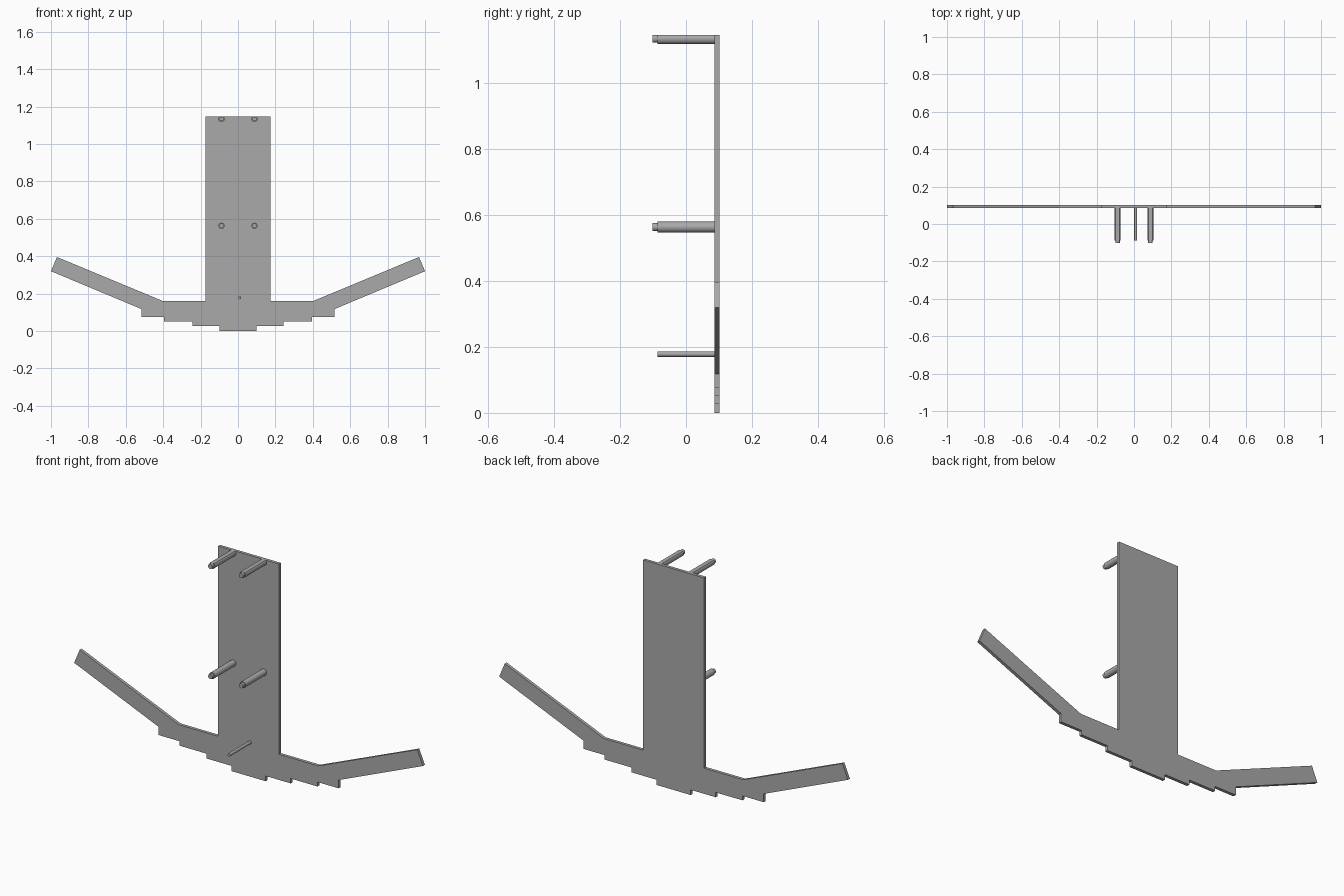
import bpy, bmesh
from mathutils import Matrix, Vector

cube = bpy.data.objects.get("Cube")
if cube:
    bpy.data.objects.remove(cube, do_unlink=True)

grey = bpy.data.materials.new("plain_grey")
grey.use_nodes = True
colour = (0.4, 0.4, 0.4, 1)
grey.diffuse_color = colour
grey.node_tree.nodes["Principled BSDF"].inputs["Base Color"].default_value = colour

FRONT, BACK, TOP = 0.086, 0.102, 1.146


def add_object(name, bm):
    bmesh.ops.recalc_face_normals(bm, faces=bm.faces[:])
    mesh = bpy.data.meshes.new(name)
    bm.to_mesh(mesh)
    bm.free()
    mesh.materials.append(grey)
    obj = bpy.data.objects.new(name, mesh)
    bpy.context.collection.objects.link(obj)
    return obj


def cylinder(bm, x, z, radius, y0, y1):
    place = Matrix.Translation((x, (y0 + y1) / 2, z)) @ Matrix.Rotation(1.5707963, 4, "X")
    bmesh.ops.create_cone(bm, cap_ends=True, segments=32, radius1=radius,
                          radius2=radius, depth=y1 - y0, matrix=place)


def pin(name, x, z, parts):
    bm = bmesh.new()
    for radius, y0, y1 in parts:
        cylinder(bm, x, z, radius, y0, y1)
    # Trim flush with the top of the plate
    cut = bmesh.ops.bisect_plane(bm, geom=bm.verts[:] + bm.edges[:] + bm.faces[:],
                                 plane_co=(0, 0, TOP), plane_no=(0, 0, 1), clear_outer=True)
    edges = [e for e in cut["geom_cut"] if isinstance(e, bmesh.types.BMEdge)]
    if edges:
        bmesh.ops.holes_fill(bm, edges=[e for e in bm.edges if e.is_boundary])
    obj = add_object(name, bm)
    bpy.ops.object.select_all(action="DESELECT")
    obj.select_set(True)
    bpy.context.view_layer.objects.active = obj
    bpy.ops.object.shade_smooth_by_angle()


# Flat plate: upright panel, stepped keel and two raised arms
half = [(0.098, 0), (0.098, 0.027), (0.242, 0.027), (0.242, 0.052),
        (0.395, 0.052), (0.395, 0.075), (0.517, 0.075), (0.517, 0.118),
        (1, 0.32), (0.968, 0.396), (0.4, 0.16), (0.174, 0.16), (0.174, TOP)]
outline = half + [(-x, z) for x, z in reversed(half)]
bm = bmesh.new()
face = bm.faces.new([bm.verts.new((x, FRONT, z)) for x, z in outline])
side = bmesh.ops.extrude_face_region(bm, geom=[face])
bmesh.ops.translate(bm, vec=Vector((0, BACK - FRONT, 0)),
                    verts=[v for v in side["geom"] if isinstance(v, bmesh.types.BMVert)])
add_object("back_plate", bm)

# Four stepped mounting pins
for level, z in (("upper", 1.134), ("middle", 0.563)):
    for label, x in (("left", 0.088), ("right", -0.088)):
        pin(f"{level}_{label}_pin", x, z,
            [(0.0165, -0.087, FRONT), (0.012, -0.102, -0.087)])

# Thin lower pin
pin("lower_pin", 0.009, 0.178, [(0.008, -0.087, FRONT)])
